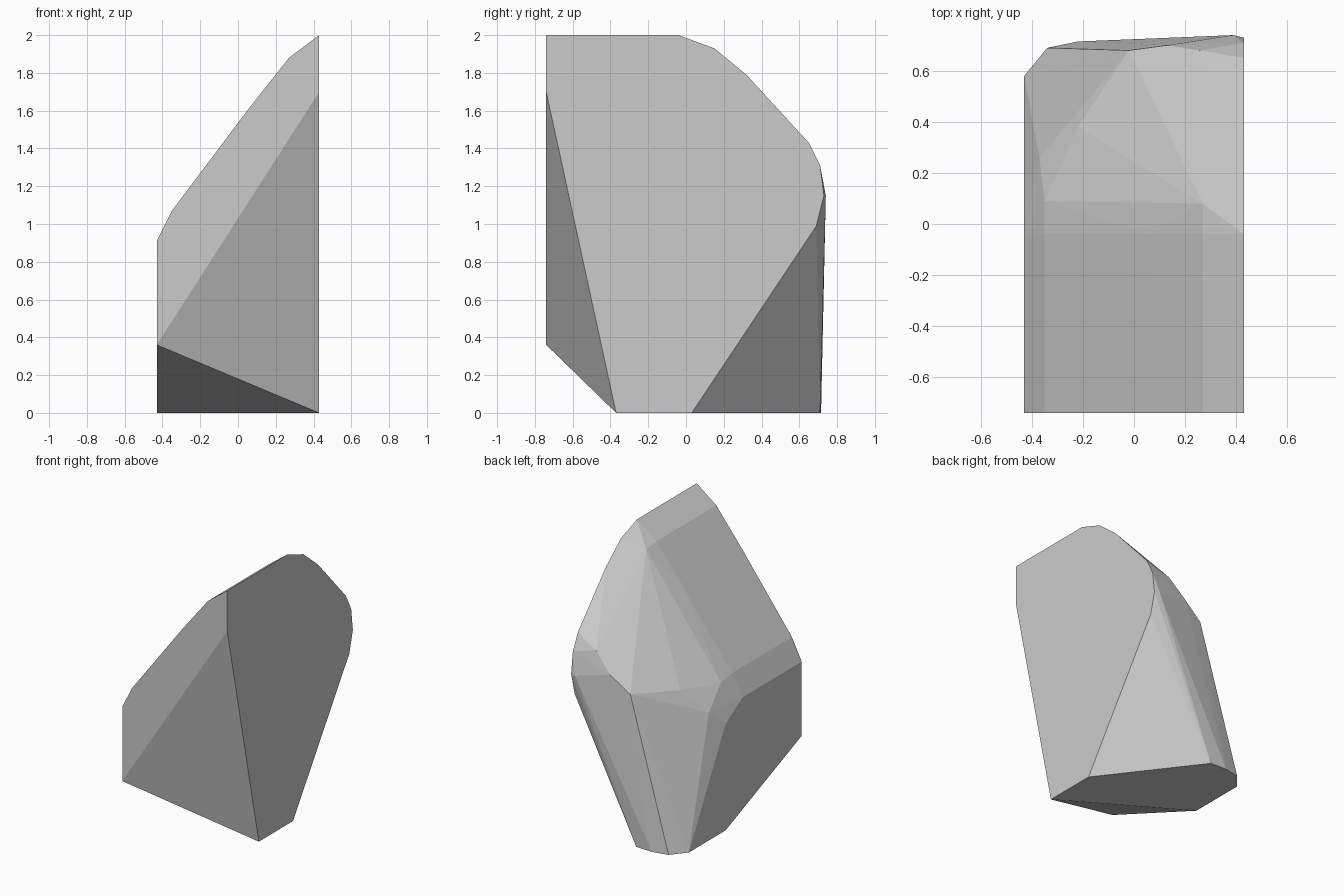
import bpy, bmesh, math

if "Cube" in bpy.data.objects:
    bpy.data.objects.remove(bpy.data.objects["Cube"])

# Flat side profiles as (y, z), lying on the planes x = +0.43 and x = -0.43
right_side = [(-0.74, 1.70), (-0.74, 2.0), (-0.04, 2.0), (0.15, 1.93), (0.32, 1.79),
              (0.65, 1.43), (0.71, 1.31), (0.73, 1.15), (0.69, 0.99), (0.03, 0), (-0.37, 0)]
left_side = [(-0.74, 0.36), (-0.74, 0.91), (-0.05, 0.91), (0.15, 0.79), (0.58, 0), (0.15, 0)]

# Sloping top profile as (x, z), swept from the front to y = -0.04
top_profile = [(-0.35, 1.07), (0.06, 1.615), (0.27, 1.88)]

# Worn corners of the back and the base
corners = [(-0.35, 0.09, 1.05), (0.27, 0.08, 1.865), (0.36, 0.18, 1.84),
           (-0.31, 0.22, 1.02), (-0.37, 0.26, 0.90), (-0.22, 0.38, 1.07),
           (-0.02, 0.68, 1.10), (0.13, 0.70, 1.21), (0.26, 0.68, 1.35), (0.39, 0.74, 1.15),
           (-0.09, 0.71, 0), (-0.22, 0.715, 0), (-0.34, 0.69, 0)]

points = [(0.43, y, z) for y, z in right_side]
points += [(-0.43, y, z) for y, z in left_side]
points += [(x, y, z) for x, z in top_profile for y in (-0.74, -0.04)]
points += corners

# Faceted rock: one convex block wrapped around the corners
bm = bmesh.new()
for p in points:
    bm.verts.new(p)
hull = bmesh.ops.convex_hull(bm, input=bm.verts)
bmesh.ops.delete(bm, geom=[v for v in bm.verts if not v.link_faces], context='VERTS')
bmesh.ops.dissolve_limit(bm, angle_limit=math.radians(0.5), verts=bm.verts, edges=bm.edges)
bmesh.ops.recalc_face_normals(bm, faces=bm.faces)

mesh = bpy.data.meshes.new("rock")
bm.to_mesh(mesh)
bm.free()
rock = bpy.data.objects.new("rock", mesh)
bpy.context.collection.objects.link(rock)
